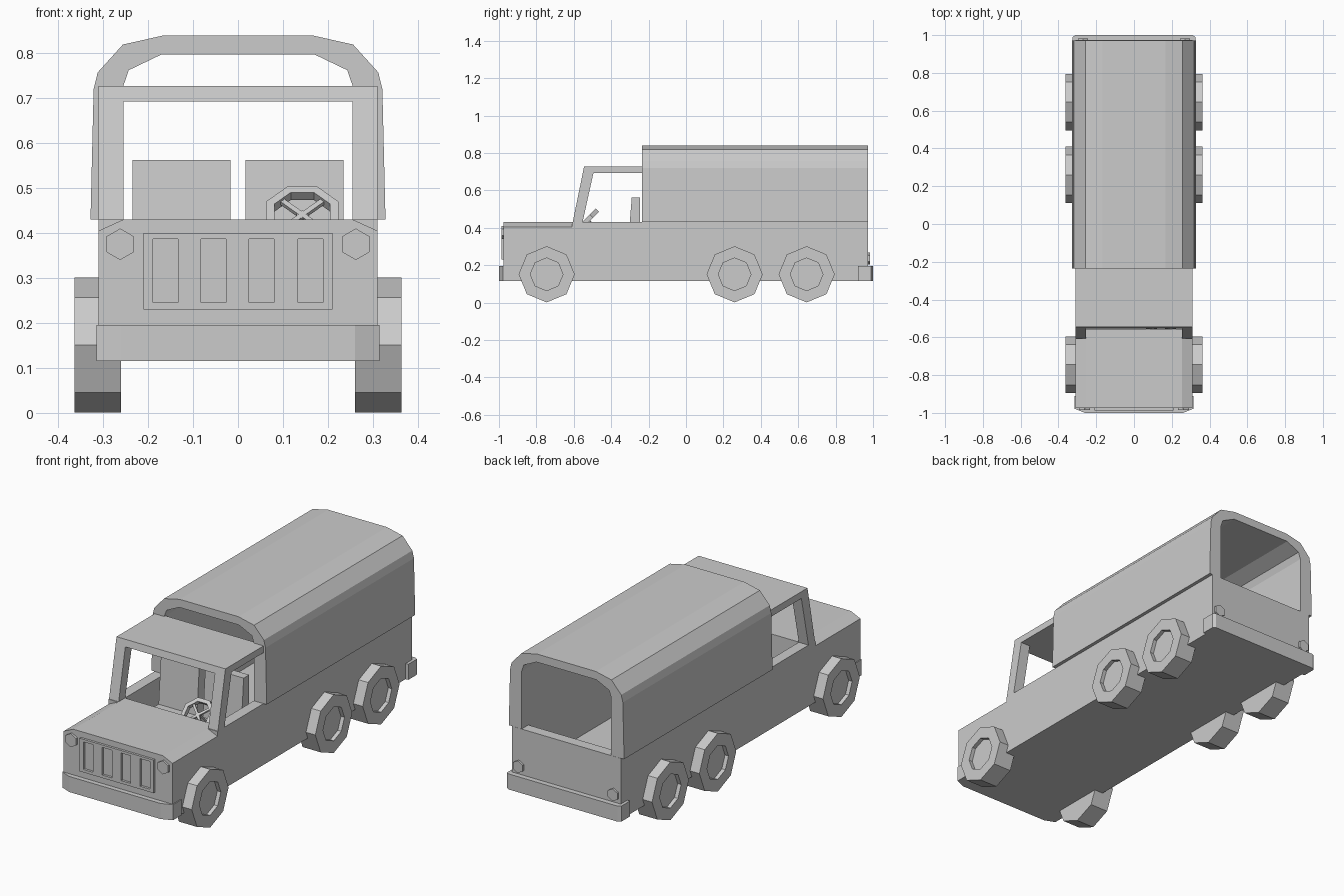
import bpy, bmesh, math
from mathutils import Vector, Matrix

if "Cube" in bpy.data.objects:
    bpy.data.objects.remove(bpy.data.objects["Cube"])


def finish(name, bm):
    bmesh.ops.recalc_face_normals(bm, faces=bm.faces)
    me = bpy.data.meshes.new(name)
    bm.to_mesh(me)
    bm.free()
    ob = bpy.data.objects.new(name, me)
    bpy.context.collection.objects.link(ob)
    return ob


def prism_bm(pts, axis, a, b):
    """Extrude a 2D outline along an axis from a to b."""
    put = {'x': lambda p: (a, p[0], p[1]),
           'y': lambda p: (p[0], a, p[1]),
           'z': lambda p: (p[0], p[1], a)}[axis]
    bm = bmesh.new()
    face = bm.faces.new([bm.verts.new(put(p)) for p in pts])
    out = bmesh.ops.extrude_face_region(bm, geom=[face])
    step = Vector([b - a if axis == c else 0 for c in 'xyz'])
    bmesh.ops.translate(bm, vec=step, verts=[v for v in out['geom'] if isinstance(v, bmesh.types.BMVert)])
    bmesh.ops.recalc_face_normals(bm, faces=bm.faces)
    return bm


def prism(name, pts, axis, a, b):
    return finish(name, prism_bm(pts, axis, a, b))


def rect(x0, x1, y0, y1):
    return [(x0, y0), (x1, y0), (x1, y1), (x0, y1)]


def box(name, x, y, z):
    return prism(name, rect(*x, *y), 'z', *z)


def ngon(n, r, cx, cy):
    return [(cx + r * math.sin(2 * math.pi * i / n), cy + r * math.cos(2 * math.pi * i / n)) for i in range(n)]


def mirrored(half):
    """Complete a right-hand outline with its left-hand copy."""
    return half + [(-x, y) for x, y in reversed(half)]


def recess(bm, direction, border, depth):
    """Sink the face that points furthest along direction."""
    d = Vector(direction)
    face = max(bm.faces, key=lambda f: f.calc_center_median().dot(d))
    bmesh.ops.inset_region(bm, faces=[face], thickness=border, use_even_offset=True)
    out = bmesh.ops.extrude_face_region(bm, geom=[face])
    bmesh.ops.translate(bm, vec=-d * depth, verts=[v for v in out['geom'] if isinstance(v, bmesh.types.BMVert)])
    if face.is_valid:
        bmesh.ops.delete(bm, geom=[face], context='FACES')


# Open-topped body tub and chamfered hood
bm = prism_bm(rect(-0.31, 0.31, -0.61, 0.973), 'z', 0.115, 0.43)
recess(bm, (0, 0, 1), 0.055, 0.22)
finish("body_tub", bm)
prism("hood", mirrored([(0.31, 0.115), (0.31, 0.405), (0.255, 0.43)]), 'y', -0.975, -0.61)

# Canvas canopy arch
outer = [(0.328, 0.43), (0.321, 0.72), (0.312, 0.757), (0.256, 0.819), (0.167, 0.839)]
inner = [(0.255, 0.43), (0.255, 0.727), (0.243, 0.762), (0.17, 0.797)]
prism("canopy", mirrored(outer) + mirrored(inner)[::-1], 'y', -0.235, 0.972)

# Cab roof and windscreen pillars
prism("cab_roof", [(-0.552, 0.692), (-0.545, 0.727), (-0.225, 0.727), (-0.225, 0.692)], 'x', -0.31, 0.31)
for s, side in ((1, "right"), (-1, "left")):
    prism(side + "_windscreen_pillar",
          [(-0.61, 0.41), (-0.552, 0.692), (-0.495, 0.692), (-0.553, 0.43), (-0.553, 0.41)],
          'x', s * 0.255, s * 0.31)

# Seats
for s, side in ((1, "right"), (-1, "left")):
    prism(side + "_seat", [(-0.46, 0.21), (-0.46, 0.31), (-0.31, 0.31), (-0.29, 0.562), (-0.245, 0.562), (-0.245, 0.21)],
          'x', s * 0.017, s * 0.235)

# Steering wheel: eight-sided rim, crossed spokes and column
tilt = Matrix.Translation((0.143, -0.53, 0.438)) @ Matrix.Rotation(math.radians(45), 4, 'X')
bm = bmesh.new()
rings = []
for i in range(8):
    a = math.radians(22.5 + 45 * i)
    rings.append([bm.verts.new(((0.077 + u) * math.cos(a), (0.077 + u) * math.sin(a), w))
                  for u, w in rect(-0.01, 0.01, -0.012, 0.012)])
for i in range(8):
    p, q = rings[i], rings[(i + 1) % 8]
    for j in range(4):
        bm.faces.new((p[j], q[j], q[(j + 1) % 4], p[(j + 1) % 4]))
finish("steering_wheel_rim", bm).matrix_world = tilt @ Matrix.Rotation(math.pi, 4, 'X')
for i, ang in enumerate((45, -45)):
    ob = box("steering_spoke_%d" % i, (-0.07, 0.07), (-0.006, 0.006), (-0.005, 0.005))
    ob.matrix_world = tilt @ Matrix.Rotation(math.radians(ang), 4, 'Z')
prism("steering_column", ngon(8, 0.013, 0, 0), 'z', -0.09, 0.004).matrix_world = \
    Matrix.Translation((0.143, -0.53, 0.438)) @ Matrix.Rotation(math.radians(45), 4, 'X')

# Bumpers
prism("front_bumper", mirrored([(0.315, -0.91), (0.315, -0.978), (0.26, -1.0)]), 'z', 0.115, 0.195)
prism("rear_bumper", mirrored([(0.325, 0.92), (0.325, 0.99), (0.31, 1.0)]), 'z', 0.115, 0.195)

# Grille: frame rails with four sunken slots
Y = (-0.987, -0.974)
box("grille_top", (-0.21, 0.21), Y, (0.387, 0.40))
box("grille_bottom", (-0.21, 0.21), Y, (0.23, 0.245))
edges = [-0.21, -0.189, -0.133, -0.082, -0.027, 0.025, 0.08, 0.133, 0.189, 0.21]
for i in range(0, 10, 2):
    box("grille_bar_%d" % (i // 2), edges[i:i + 2], Y, (0.245, 0.387))

# Hexagonal lamps
for s, side in ((1, "right"), (-1, "left")):
    prism(side + "_headlight", ngon(6, 0.035, s * 0.262, 0.375), 'y', -0.986, -0.97)
    prism(side + "_tail_light", ngon(6, 0.032, s * 0.27, 0.235), 'y', 0.97, 0.983)

# Eight-sided wheels with sunken hubs
for name, y in (("front", -0.745), ("middle", 0.26), ("rear", 0.645)):
    for s, side in ((1, "right"), (-1, "left")):
        bm = prism_bm(ngon(8, 0.15, y, 0.151), 'x', s * 0.26, s * 0.363)
        recess(bm, (s, 0, 0), 0.058, 0.02)
        finish("%s_%s_wheel" % (name, side), bm)
